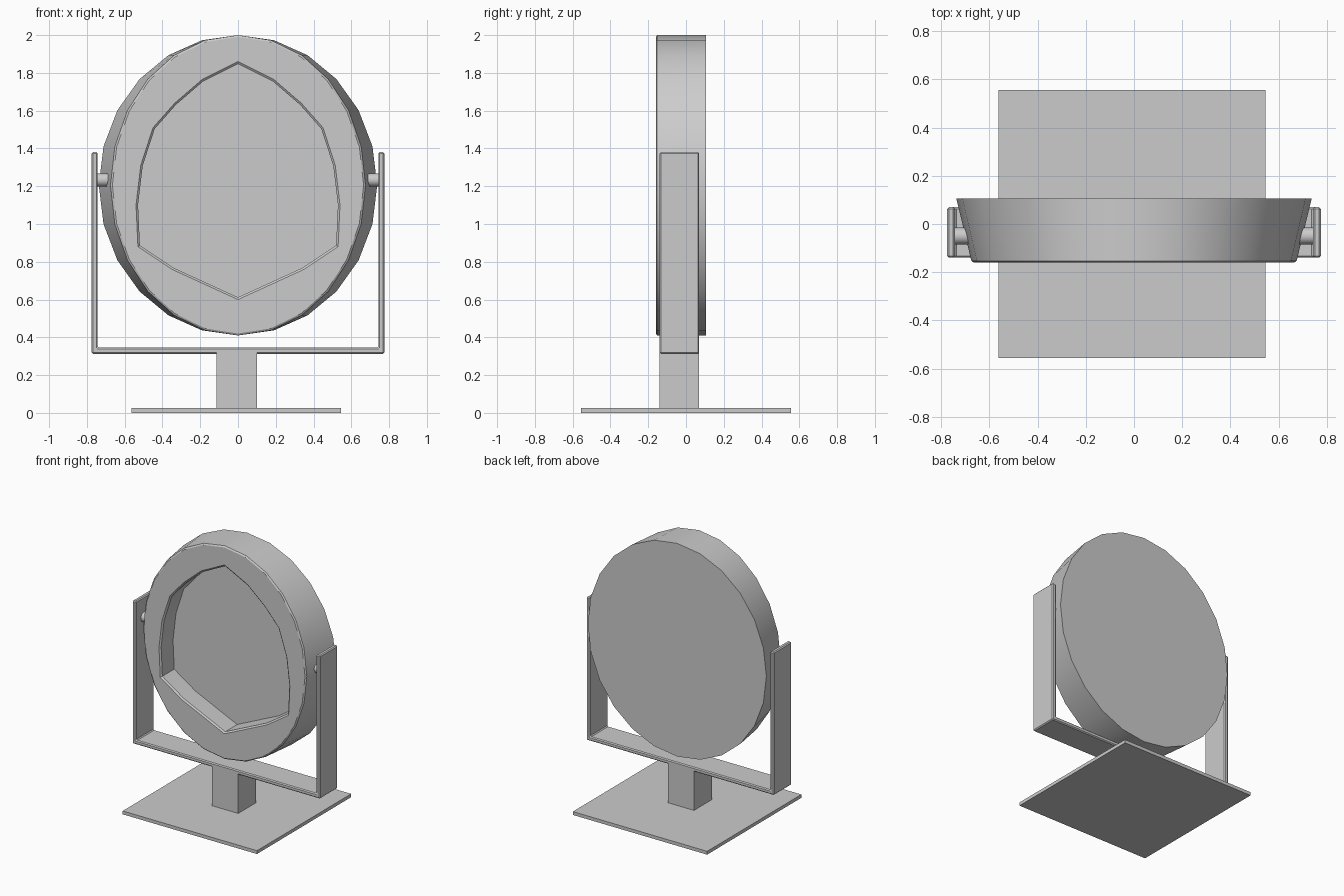
import bpy, bmesh, math

if "Cube" in bpy.data.objects:
    bpy.data.objects.remove(bpy.data.objects["Cube"])

CZ = 1.205  # height of the mirror centre


def finish(name, bm, smooth=False, bevel=0):
    bmesh.ops.recalc_face_normals(bm, faces=bm.faces[:])
    me = bpy.data.meshes.new(name)
    bm.to_mesh(me)
    bm.free()
    ob = bpy.data.objects.new(name, me)
    bpy.context.collection.objects.link(ob)
    if bevel:
        m = ob.modifiers.new("edge_bevel", 'BEVEL')
        m.width, m.segments = bevel, 1
    if smooth:
        bpy.ops.object.select_all(action='DESELECT')
        ob.select_set(True)
        bpy.context.view_layer.objects.active = ob
        bpy.ops.object.shade_smooth_by_angle(angle=math.radians(30))
    return ob


def ring(bm, pts, y):
    return [bm.verts.new((x, y, z)) for x, z in pts]


def skin(bm, a, b):
    n = len(a)
    for i in range(n):
        bm.faces.new((a[i], a[(i + 1) % n], b[(i + 1) % n], b[i]))


def loop_edges(bm, r):
    return [bm.edges.get((r[i - 1], r[i])) for i in range(len(r))]


def oval(rx, rz, n=24):
    return [(rx * math.sin(2 * math.pi * i / n), CZ + rz * math.cos(2 * math.pi * i / n))
            for i in range(n)]


def box(name, x0, x1, y0, y1, z0, z1):
    bm = bmesh.new()
    p = [(x0, z0), (x1, z0), (x1, z1), (x0, z1)]
    a, b = ring(bm, p, y0), ring(bm, p, y1)
    skin(bm, a, b)
    bm.faces.new(a)
    bm.faces.new(b)
    return finish(name, bm)


# Mirror housing: oval shell narrowing to the front, with a shield-shaped recess
half = [(0.19, 1.765), (0.335, 1.64), (0.45, 1.51), (0.515, 1.31),
        (0.54, 1.10), (0.53, 0.88), (0.35, 0.76)]
shield = [(0, 1.86)] + half + [(0, 0.60)] + [(-x, z) for x, z in reversed(half)]
inset = [(x * 0.98, CZ + (z - CZ) * 0.98) for x, z in shield]

bm = bmesh.new()
back = ring(bm, oval(0.737, 0.795), 0.105)
shoulder = ring(bm, oval(0.675, 0.795), -0.153)
front = ring(bm, oval(0.665, 0.785), -0.16)
rim = ring(bm, shield, -0.16)
lip = ring(bm, inset, -0.15)
floor = ring(bm, inset, -0.01)
for a, b in ((back, shoulder), (shoulder, front), (rim, lip), (lip, floor)):
    skin(bm, a, b)
bm.faces.new(back)
bm.faces.new(floor)
bmesh.ops.triangle_fill(bm, use_beauty=True, use_dissolve=False, normal=(0, -1, 0),
                        edges=loop_edges(bm, front) + loop_edges(bm, rim))
finish("mirror_housing", bm, smooth=True)

# U-shaped bracket
o, i, b0, b1, top = 0.775, 0.743, 0.313, 0.345, 1.38
u = [(-o, top), (-o, b0), (o, b0), (o, top), (i, top), (i, b1), (-i, b1), (-i, top)]
bm = bmesh.new()
a, b = ring(bm, u, -0.14), ring(bm, u, 0.07)
skin(bm, a, b)
bm.faces.new(a)
bm.faces.new(b)
finish("bracket", bm, bevel=0.007)

# Pivot pins
for side, s in (("left", -1), ("right", 1)):
    bpy.ops.mesh.primitive_cylinder_add(vertices=16, radius=0.035, depth=0.07,
                                        location=(s * 0.72, -0.05, 1.233),
                                        rotation=(0, math.pi / 2, 0))
    bpy.context.object.name = side + "_pivot"
    bpy.ops.object.shade_smooth_by_angle()

# Stand
box("post", -0.115, 0.10, -0.14, 0.07, 0.02, 0.32)
box("base_plate", -0.563, 0.545, -0.555, 0.555, 0, 0.025)
